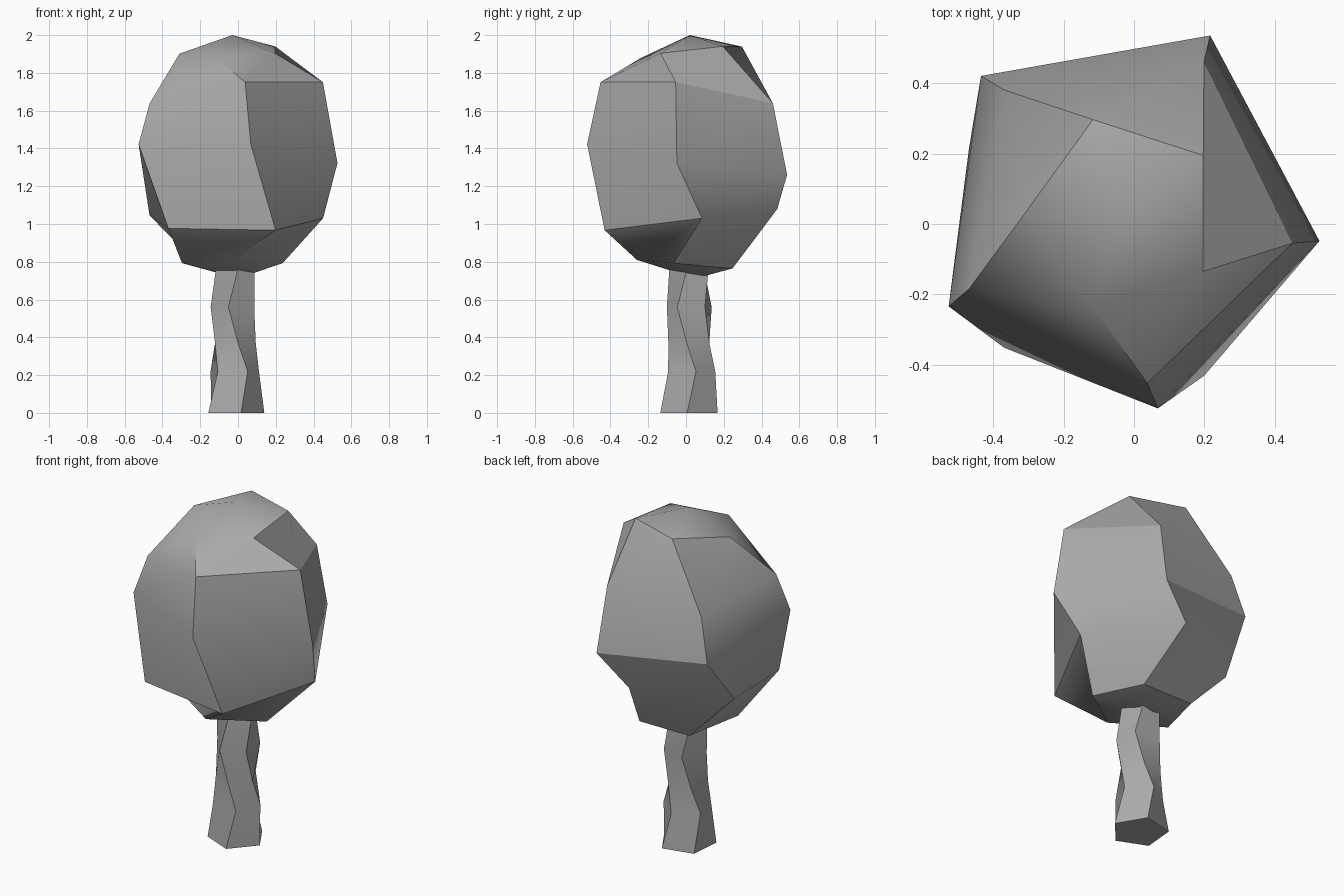
import bpy
import bmesh
from math import cos, sin, radians, pi

default = bpy.data.objects.get("Cube")
if default:
    bpy.data.objects.remove(default)

SIDES = 5

grey = bpy.data.materials.new("plain grey")
grey.use_nodes = True
colour = (0.4, 0.4, 0.4, 1)
grey.diffuse_color = colour
grey.node_tree.nodes["Principled BSDF"].inputs["Base Color"].default_value = colour


def ring(bm, height, radius, start, centre, tilt=0, tilt_dir=0):
    """Five-sided ring; tilt raises the side facing tilt_dir."""
    verts = []
    for i in range(SIDES):
        a = radians(start) + i * 2 * pi / SIDES
        z = height + tilt * cos(a - radians(tilt_dir))
        verts.append(bm.verts.new((centre[0] + radius * cos(a),
                                   centre[1] + radius * sin(a), z)))
    return verts


def bridge(bm, rings):
    """Quads between consecutive rings."""
    for low, high in zip(rings, rings[1:]):
        for i in range(SIDES):
            j = (i + 1) % SIDES
            bm.faces.new((low[i], low[j], high[j], high[i]))


def fan(bm, verts, tip):
    """Triangles from a ring to a single point."""
    point = bm.verts.new(tip)
    for i in range(SIDES):
        bm.faces.new((verts[i], verts[(i + 1) % SIDES], point))


def finish(bm, name):
    bmesh.ops.recalc_face_normals(bm, faces=bm.faces[:])
    mesh = bpy.data.meshes.new(name)
    bm.to_mesh(mesh)
    bm.free()
    mesh.materials.append(grey)
    obj = bpy.data.objects.new(name, mesh)
    bpy.context.collection.objects.link(obj)
    bpy.ops.object.select_all(action="DESELECT")
    obj.select_set(True)
    bpy.context.view_layer.objects.active = obj
    bpy.ops.object.shade_smooth_by_angle(angle=radians(30))
    return obj


# Trunk: a twisting pentagonal column, hidden at the top inside the crown
bm = bmesh.new()
trunk_centre = (-0.02, 0.02)
rings = [ring(bm, z, r, a, trunk_centre) for z, r, a in (
    (0, 0.16, -77),
    (0.22, 0.135, -58),
    (0.37, 0.115, -80),
    (0.56, 0.125, -104),
    (0.76, 0.11, -80),
)]
bridge(bm, rings)
bm.faces.new(rings[0])
bm.faces.new(rings[-1])
finish(bm, "trunk")

# Crown: tilted, twisted pentagonal rings closed by a low point at each end
bm = bmesh.new()
mid = (-0.03, 0.03)
rings = [ring(bm, *spec) for spec in (
    (0.785, 0.28, -90, (-0.03, 0.02), 0.025, -90),
    (1.02, 0.488, -62, (-0.03, 0), 0.06, 90),
    (1.35, 0.562, -80, mid, 0.09, 244),
    (1.67, 0.487, -82, mid, 0.1, -46),
    (1.913, 0.28, -108, mid, 0.033, 70),
)]
bridge(bm, rings)
fan(bm, rings[0], (0, 0.05, 0.712))
fan(bm, rings[-1], (-0.03, 0.02, 2))
finish(bm, "crown")
